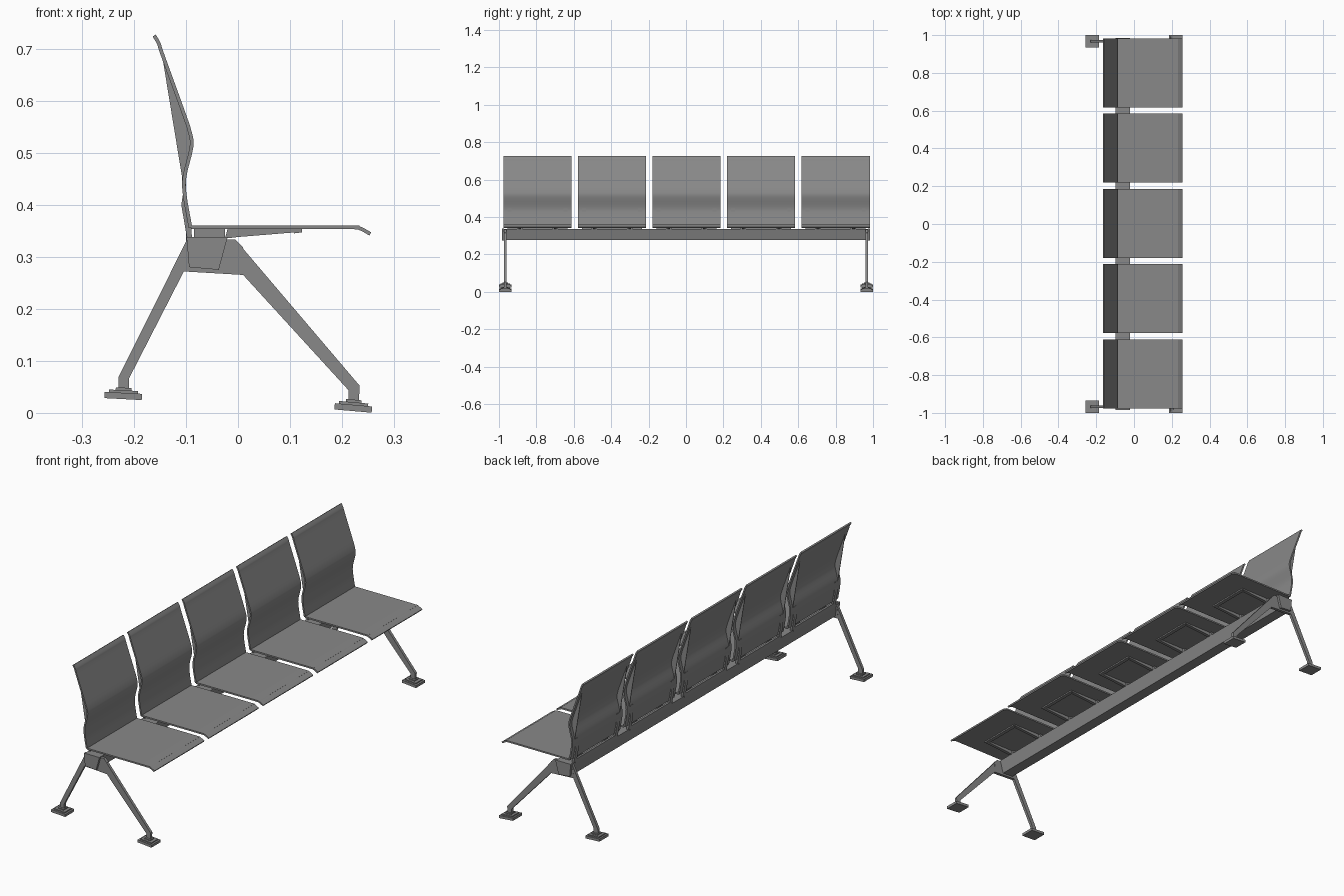
import bpy, bmesh, math
from mathutils import Vector

old = bpy.data.objects.get("Cube")
if old:
    bpy.data.objects.remove(old, do_unlink=True)

GREY = (0.25, 0.25, 0.25, 1)
metal = bpy.data.materials.new("grey_metal")
metal.use_nodes = True
metal.diffuse_color = GREY
metal.node_tree.nodes["Principled BSDF"].inputs["Base Color"].default_value = GREY


def extrude(name, outline, y, width, smooth=False):
    """Solid with an x-z outline, centred on y."""
    bm = bmesh.new()
    face = bm.faces.new([bm.verts.new((x, y - width / 2, z)) for x, z in outline])
    new = bmesh.ops.extrude_face_region(bm, geom=[face])["geom"]
    bmesh.ops.translate(bm, vec=(0, width, 0),
                        verts=[v for v in new if isinstance(v, bmesh.types.BMVert)])
    bmesh.ops.recalc_face_normals(bm, faces=bm.faces)
    mesh = bpy.data.meshes.new(name)
    bm.to_mesh(mesh)
    bm.free()
    mesh.materials.append(metal)
    ob = bpy.data.objects.new(name, mesh)
    bpy.context.collection.objects.link(ob)
    if smooth:
        bpy.ops.object.select_all(action='DESELECT')
        ob.select_set(True)
        bpy.context.view_layer.objects.active = ob
        bpy.ops.object.shade_smooth_by_angle(angle=math.radians(40))
    return ob


def spline(points, steps=4):
    """Catmull-Rom curve through the points."""
    p = [Vector(q) for q in points]
    p = [2 * p[0] - p[1]] + p + [2 * p[-1] - p[-2]]
    out = []
    for a, b, c, d in zip(p, p[1:], p[2:], p[3:]):
        for i in range(steps):
            t = i / steps
            out.append((2 * b + (c - a) * t + (2 * a - 5 * b + 4 * c - d) * t ** 2
                        + (3 * b - a - 3 * c + d) * t ** 3) / 2)
    return out + [p[-2]]


def shell(path, thick):
    """Outline of a sheet lying to the right of its path."""
    back = []
    for i, q in enumerate(path):
        d = (path[min(i + 1, len(path) - 1)] - path[max(i - 1, 0)]).normalized()
        back.append(q + Vector((d.y, -d.x)) * thick)
    return path + back[::-1]


back_path = spline([(-0.088, 0.357), (-0.099, 0.42), (-0.099, 0.455), (-0.086, 0.51),
                    (-0.089, 0.54), (-0.104, 0.585), (-0.142, 0.69), (-0.149, 0.711),
                    (-0.158, 0.727)])
seat_path = spline([(-0.09, 0.36), (0.06, 0.36), (0.215, 0.36), (0.235, 0.358), (0.256, 0.347)])
back_outline = shell(back_path, -0.007)
seat_outline = shell(seat_path, 0.007)
arm_outline = [(-0.088, 0.33), (-0.097, 0.33), (-0.109, 0.40), (-0.105, 0.425),
               (-0.108, 0.45), (-0.1, 0.45), (-0.1, 0.42), (-0.09, 0.36)]
fin_outline = [(-0.107, 0.45), (-0.148, 0.70), (-0.143, 0.69), (-0.108, 0.59),
               (-0.092, 0.54), (-0.09, 0.515), (-0.102, 0.455)]
wedge_outline = [(-0.025, 0.335), (-0.02, 0.354), (0.123, 0.354), (0.123, 0.348), (0, 0.338)]

# Five seats with their brackets
for n in range(5):
    y = (n - 2) * 0.3985 + 0.003
    extrude("backrest", back_outline, y, 0.365, True)
    extrude("seat_pan", seat_outline, y, 0.365, True)
    extrude("rear_bracket_bar", [(-0.1, 0.33), (-0.1, 0.348), (-0.09, 0.348), (-0.09, 0.33)], y, 0.3)
    extrude("pan_bracket_bar", [(0.108, 0.345), (0.108, 0.354), (0.123, 0.354), (0.123, 0.347)], y, 0.2)
    for s in (-1, 1):
        extrude("rear_bracket_arm", arm_outline, y + s * 0.15, 0.02)
        extrude("back_rib", fin_outline, y + s * 0.165, 0.003)
        extrude("pan_bracket_arm", wedge_outline, y + s * 0.095, 0.015)
        extrude("pan_spacer", [(-0.085, 0.33), (-0.085, 0.354), (-0.025, 0.354), (-0.025, 0.33)],
                y + s * 0.095, 0.03)

# Beam running under all seats
beam = [(-0.098, 0.336), (-0.022, 0.336), (-0.038, 0.277), (-0.093, 0.28)]
extrude("beam", beam, 0, 1.95)


def foot(x, z, tilt, y):
    """Tilted square pad with a stepped collar."""
    c, s = math.cos(tilt), math.sin(tilt)
    for name, half, low, high, width in (("foot_pad", 0.036, 0, 0.012, 0.066),
                                         ("foot_pad_top", 0.028, 0.012, 0.017, 0.05),
                                         ("foot_collar", 0.015, 0.017, 0.022, 0.03)):
        box = [(-half, low), (half, low), (half, high), (-half, high)]
        extrude(name, [(x + c * u - s * w, z + s * u + c * w) for u, w in box], y, width)


# Leg frames at both ends
for s in (-1, 1):
    y = s * 0.967
    extrude("end_cap", [(-0.099, 0.338), (-0.02, 0.338), (-0.037, 0.275), (-0.094, 0.28)], s * 0.979, 0.012)
    extrude("leg_hub", [(-0.099, 0.335), (-0.005, 0.333), (0.01, 0.318), (0.012, 0.265), (-0.107, 0.272)],
            y, 0.014)
    extrude("rear_leg", [(-0.097, 0.335), (-0.23, 0.068), (-0.23, 0.042), (-0.209, 0.042),
                         (-0.209, 0.067), (-0.104, 0.272)], y, 0.013)
    extrude("front_leg", [(-0.005, 0.333), (0.234, 0.052), (0.232, 0.02), (0.212, 0.02),
                          (0.212, 0.044), (0.01, 0.265)], y, 0.013)
    foot(-0.221, 0.0265, math.radians(-3), y)
    foot(0.221, 0.0035, math.radians(-5), y)
